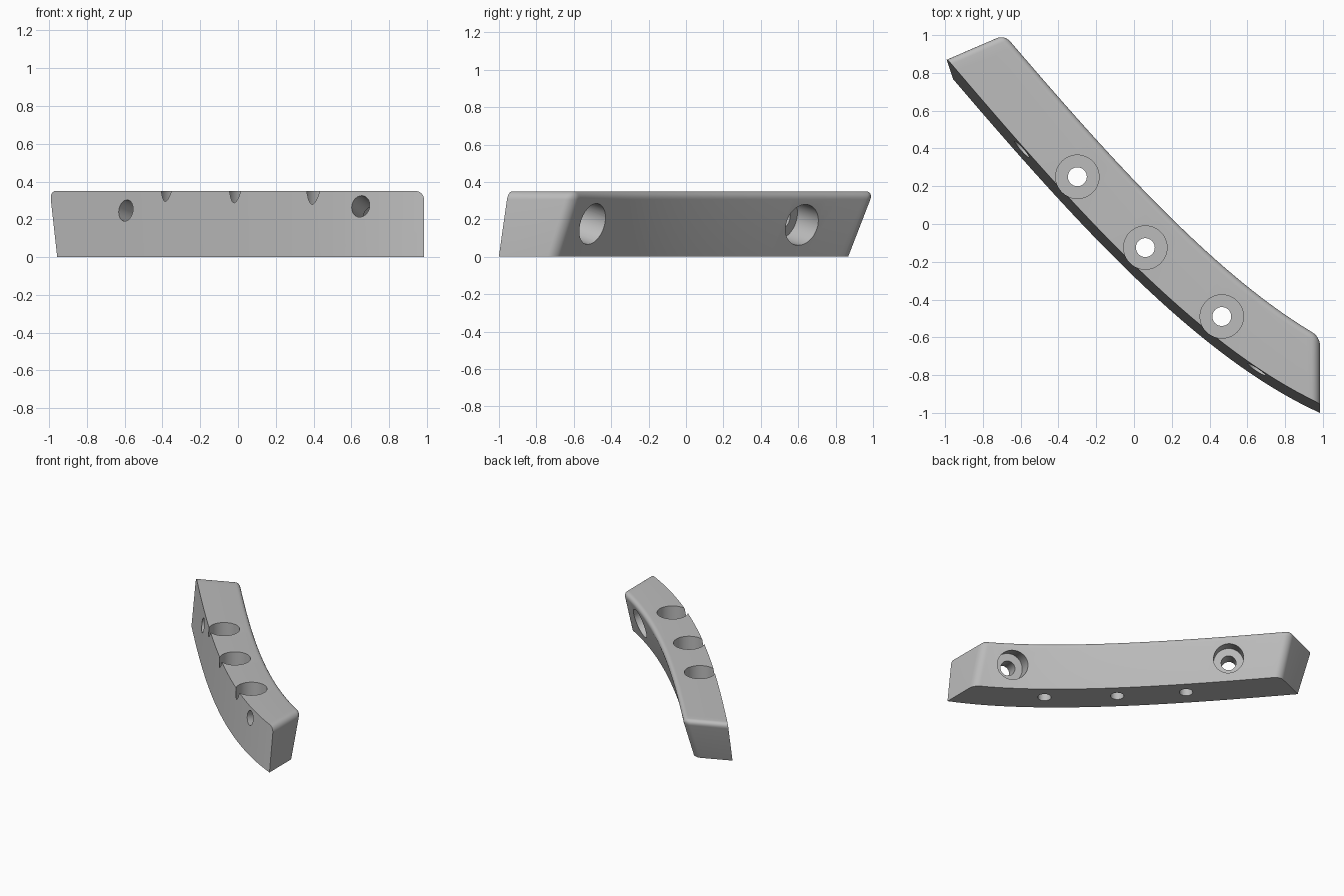
import bpy, bmesh
from mathutils import Vector

if "Cube" in bpy.data.objects:
    bpy.data.objects.remove(bpy.data.objects["Cube"], do_unlink=True)

H = 0.35          # bar height
STEPS = 32        # sections along the bar

grey = bpy.data.materials.new("plain_grey")
grey.use_nodes = True
colour = (0.5, 0.5, 0.5, 1)
grey.diffuse_color = colour
grey.node_tree.nodes["Principled BSDF"].inputs["Base Color"].default_value = colour


def rail(t, offset, z):
    """Point on the bar's front curve, moved sideways by offset."""
    y = -0.216 - 0.975 * t + 0.18 * t**2 + 0.053 * t**3
    slope = -0.975 + 0.36 * t + 0.159 * t**2
    return Vector((t, y, z)) + Vector((-slope, 1, 0)).normalized() * offset


def meet(offset, z, point, normal):
    """Parameter at which a rail crosses an end plane."""
    lo, hi = -1.6, 1.6
    side = (rail(lo, offset, z) - point).dot(normal) > 0
    for _ in range(40):
        mid = (lo + hi) / 2
        if ((rail(mid, offset, z) - point).dot(normal) > 0) == side:
            lo = mid
        else:
            hi = mid
    return lo


# End planes: slanted at the back end, upright at the other
slant_point = Vector((-0.995, 0.882, H))
slant_normal = Vector((0.918, 0.396, 0)).cross(Vector((0.045, -0.112, -H)))
right_point, right_normal = Vector((0.985, 0, 0)), Vector((1, 0, 0))

# Four rails: bottom front, bottom back, top back, top front
corners = [(-0.045, 0), (0.23, 0), (0.325, H), (0, H)]
bm = bmesh.new()
rails = []
for off, z in corners:
    a = meet(off, z, slant_point, slant_normal)
    b = meet(off, z, right_point, right_normal)
    rails.append([bm.verts.new(rail(a + (b - a) * i / STEPS, off, z))
                  for i in range(STEPS + 1)])
for k in range(4):
    p, q = rails[k], rails[(k + 1) % 4]
    for i in range(STEPS):
        bm.faces.new((p[i], p[i + 1], q[i + 1], q[i]))
for i in (0, STEPS):
    bm.faces.new([r[i] for r in rails])
bmesh.ops.recalc_face_normals(bm, faces=bm.faces)

# Round the top back edge, the top end edges and the back end corners
back, top, front = rails[2], rails[2], rails[3]
pairs = [(back[i], back[i + 1]) for i in range(STEPS)]
for i in (0, STEPS):
    pairs += [(top[i], front[i]), (rails[1][i], back[i])]
edges = [bm.edges.get(p) for p in pairs]
bmesh.ops.bevel(bm, geom=edges, offset=0.045, segments=6, profile=0.5,
                affect='EDGES', clamp_overlap=False)
mesh = bpy.data.meshes.new("curved_bar")
bm.to_mesh(mesh)
bm.free()
bar = bpy.data.objects.new("curved_bar", mesh)
bpy.context.collection.objects.link(bar)
mesh.materials.append(grey)
bpy.context.view_layer.objects.active = bar


def drill(start, end, radius):
    """Cut a round hole from start to end."""
    axis = end - start
    bpy.ops.mesh.primitive_cylinder_add(vertices=48, radius=radius, depth=axis.length,
                                        location=(start + end) / 2)
    cutter = bpy.context.object
    cutter.name = "hole_cutter"
    cutter.hide_render = True
    cutter.rotation_euler = axis.to_track_quat('Z', 'Y').to_euler()
    cutter.data.materials.append(grey)
    bpy.context.view_layer.objects.active = bar
    mod = bar.modifiers.new("hole", 'BOOLEAN')
    mod.operation, mod.solver, mod.object = 'DIFFERENCE', 'EXACT', cutter
    bpy.ops.object.modifier_apply(modifier=mod.name)
    bpy.data.objects.remove(cutter, do_unlink=True)


def counterbored(entry, exit_point, wide, narrow, depth):
    """Wide recess at the entry, narrow hole all the way through."""
    d = (exit_point - entry).normalized()
    drill(entry - d * 0.15, entry + d * depth, wide)
    drill(entry - d * 0.2, exit_point + d * 0.2, narrow)


# Upright screw holes
for x, y in [(-0.30, 0.25), (0.06, -0.125), (0.465, -0.49)]:
    counterbored(Vector((x, y, H)), Vector((x, y, 0)), 0.115, 0.05, 0.15)

# Tilted cross holes, entered from the back
for entry, exit_point in [((-0.405, 0.62, 0.17), (-0.59, 0.40, 0.245)),
                          ((0.766, -0.502, 0.175), (0.65, -0.77, 0.268))]:
    counterbored(Vector(entry), Vector(exit_point), 0.113, 0.056, 0.135)

# Smooth shading with crisp edges
bpy.ops.object.select_all(action='DESELECT')
bar.select_set(True)
bpy.context.view_layer.objects.active = bar
bpy.ops.object.shade_smooth_by_angle(angle=0.5)
